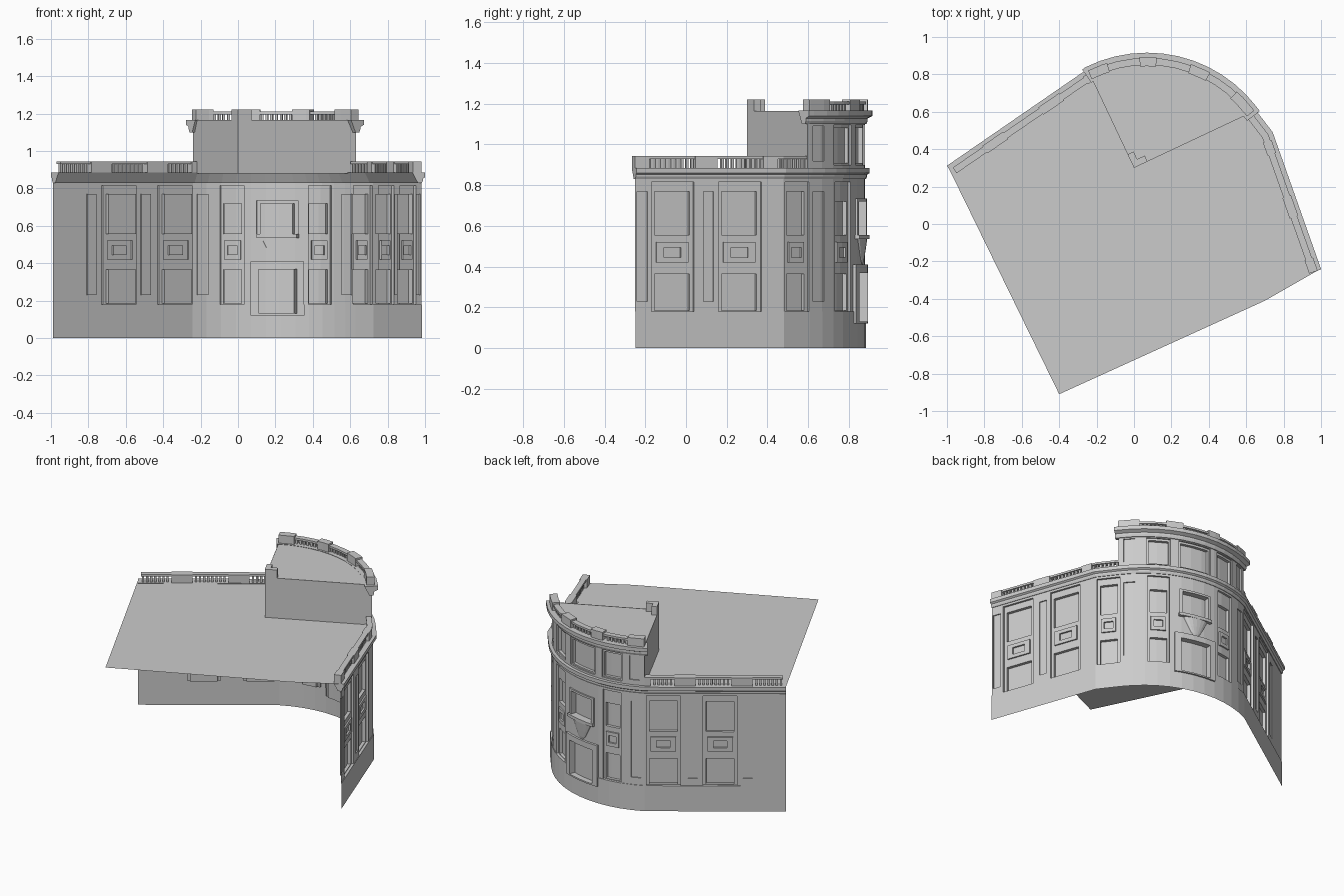
import bpy, bmesh, math
from mathutils import Vector as V

if "Cube" in bpy.data.objects:
    bpy.data.objects.remove(bpy.data.objects["Cube"])

# ---- plan line of the facade: straight wing, curved corner, straight wing
C, R = V((0.07, 0.18)), 0.70
A0, A1, N = 116.4, 37.5, 12
arc = [C + R * V((math.cos(a), math.sin(a))) for a in
       [math.radians(A0 + (A1 - A0) * i / N) for i in range(N + 1)]]
PATH = [V((-0.988, 0.293))] + arc + [V((0.722, 0.48)), V((0.98, -0.25))]
LEN = [0.0]
for p, q in zip(PATH, PATH[1:]):
    LEN.append(LEN[-1] + (q - p).length)
END = LEN[-1]


def seg_normal(i):
    d = (PATH[i + 1] - PATH[i]).normalized()
    return V((-d.y, d.x))


def at(s, off, z):
    """Point at distance s along the facade, moved out by off."""
    s = min(max(s, 0), END)
    i = max(j for j in range(len(PATH) - 1) if LEN[j] <= s + 1e-6)
    n = seg_normal(i)
    if i > 0 and abs(s - LEN[i]) < 1e-5:
        m = seg_normal(i - 1)
        n = (m + n) / (1 + m.dot(n))
    t = (s - LEN[i]) / (LEN[i + 1] - LEN[i])
    p = PATH[i].lerp(PATH[i + 1], t) + n * off
    return V((p.x, p.y, z))


def X(x):
    for i in range(len(PATH) - 1):
        a, b = PATH[i].x, PATH[i + 1].x
        if a <= x <= b:
            return LEN[i] + (x - a) / (b - a) * (LEN[i + 1] - LEN[i])


def Y(y):
    for i in range(len(PATH) - 2, 0, -1):
        a, b = PATH[i].y, PATH[i + 1].y
        if b <= y <= a:
            return LEN[i] + (a - y) / (a - b) * (LEN[i + 1] - LEN[i])


def stops(s0, s1, extra=()):
    v = sorted([s0, s1] + [s for s in list(LEN) + list(extra) if s0 < s < s1])
    return [a for i, a in enumerate(v) if i == 0 or a - v[i - 1] > 1e-5]


def finish(name, bm, recalc=True):
    bmesh.ops.remove_doubles(bm, verts=bm.verts, dist=1e-5)
    if recalc:
        bmesh.ops.recalc_face_normals(bm, faces=bm.faces)
    me = bpy.data.meshes.new(name)
    bm.to_mesh(me)
    bm.free()
    ob = bpy.data.objects.new(name, me)
    bpy.context.collection.objects.link(ob)
    return ob


def quad(bm, *pts):
    bm.faces.new([bm.verts.new(p) for p in pts])


def relief(name, s0, s1, z0, z1, rects):
    """Wall sheet with stepped panels; later rects override earlier ones."""
    bm = bmesh.new()
    ss = stops(s0, s1, [s for r in rects for s in r[:2]])
    zs = sorted({round(z, 4) for r in rects for z in r[2:4]} | {z0, z1})

    def depth(i, j):
        s, z, d = (ss[i] + ss[i + 1]) / 2, (zs[j] + zs[j + 1]) / 2, 0
        for r in rects:
            if r[0] < s < r[1] and r[2] < z < r[3]:
                d = r[4]
        return d
    for i in range(len(ss) - 1):
        for j in range(len(zs) - 1):
            a, b, u, v, d = ss[i], ss[i + 1], zs[j], zs[j + 1], depth(i, j)
            quad(bm, at(b, d, u), at(a, d, u), at(a, d, v), at(b, d, v))
            if i and depth(i - 1, j) != d:
                e = depth(i - 1, j)
                quad(bm, at(a, d, u), at(a, e, u), at(a, e, v), at(a, d, v))
            if j and depth(i, j - 1) != d:
                e = depth(i, j - 1)
                quad(bm, at(a, d, u), at(b, d, u), at(b, e, u), at(a, e, u))
    return finish(name, bm)


def sweep(bm, s0, s1, prof, closed=True):
    """Carry an (offset, z) profile along the facade."""
    rows = [[bm.verts.new(at(s, o, z)) for o, z in prof] for s in stops(s0, s1)]
    n = len(prof)
    for a, b in zip(rows, rows[1:]):
        for k in range(n if closed else n - 1):
            bm.faces.new((a[k], a[(k + 1) % n], b[(k + 1) % n], b[k]))
    bm.faces.new(rows[0])
    bm.faces.new(rows[-1])


def block(bm, s0, s1, z0, z1, o0, o1):
    sweep(bm, s0, s1, [(o0, z0), (o1, z0), (o1, z1), (o0, z1)])


def prism(name, pts, z0, z1):
    bm = bmesh.new()
    f = bm.faces.new([bm.verts.new((p[0], p[1], z0)) for p in pts])
    if z1 > z0:
        g = bmesh.ops.extrude_face_region(bm, geom=[f])
        bmesh.ops.translate(bm, vec=(0, 0, z1 - z0),
                            verts=[v for v in g['geom'] if isinstance(v, bmesh.types.BMVert)])
    return finish(name, bm)


# ---- main wall with window bays
def bay(a, b, top=0.77, m=0.02):
    w = b - a
    return [(a, b, 0.18, 0.815, -0.014), (a + m, b - m, 0.555, top, -0.035),
            (a + m, b - m, 0.185, 0.365, -0.035),
            (a + m * 1.4, b - m * 1.4, 0.42, 0.52, -0.004),
            (a + w * 0.3, b - w * 0.3, 0.445, 0.495, -0.016)]


def strip(a, b, z0=0.23, z1=0.77):
    return [(a, b, z0, z1, -0.008)]


rects = [(0, END, 0.0, 0.18, 0.004)]
for a, b in ((-0.73, -0.55), (-0.43, -0.25)):
    rects += bay(X(a), X(b))
for a, b in ((0.37, 0.16), (0.04, -0.17)):
    rects += bay(Y(a), Y(b))
rects += bay(Y(0.605), Y(0.485))
for a, b in ((-0.095, 0.035), (0.38, 0.50)):
    rects += bay(X(a), X(b), 0.72, 0.015)
for a, b in ((-0.81, -0.76), (-0.52, -0.47), (-0.22, -0.16), (0.56, 0.61)):
    rects += strip(X(a), X(b))
rects += strip(Y(-0.19), Y(-0.24)) + strip(Y(0.135), Y(0.085))
rects += [(X(0.10), X(0.32), 0.55, 0.735, 0.01), (X(0.12), X(0.30), 0.55, 0.72, -0.03),
          (X(0.07), X(0.35), 0.12, 0.41, 0.015), (X(0.11), X(0.31), 0.13, 0.37, -0.025)]
relief("main_wall", 0, END, 0, 0.84, rects)

# ---- balcony sill and its rounded bracket
bm = bmesh.new()
block(bm, X(0.10), X(0.325), 0.535, 0.556, -0.03, 0.022)
finish("balcony_sill", bm)
bm = bmesh.new()
o, cs = 8, X(0.21)
prof = [(0.008, 0.41), (0.03, 0.43), (0.055, 0.475), (0.085, 0.535)]
for (r0, z0), (r1, z1) in zip(prof, prof[1:]):
    for k in range(o):
        c = [(math.cos(math.pi * q / o), math.sin(math.pi * q / o)) for q in (k, k + 1)]
        quad(bm, *[at(cs + r * u, r * w * 0.25, z) for r, z, (u, w) in
                   ((r0, z0, c[0]), (r0, z0, c[1]), (r1, z1, c[1]), (r1, z1, c[0]))])
finish("balcony_bracket", bm)

# ---- upper storey over the curved corner
T0, T1 = X(-0.24), X(0.632)
APEX = V((0.0, 0.30))
wins = []
for a, b in ((-0.09, 0.03), (0.11, 0.31), (0.385, 0.495)):
    wins += [(X(a) - 0.012, X(b) + 0.012, 0.90, 1.095, -0.01), (X(a), X(b), 0.91, 1.08, -0.03)]
wins += strip(X(-0.21), X(-0.15), 0.92, 1.09) + strip(X(0.56), X(0.61), 0.92, 1.09)
relief("upper_wall", T0, T1, 0.88, 1.12, wins)
bm = bmesh.new()
for p in (at(T0, 0, 0), at(T1, 0, 0)):
    quad(bm, *[(q.x, q.y, z) for q, z in ((APEX, 0.88), (p, 0.88), (p, 1.165), (APEX, 1.165))])
finish("upper_side_walls", bm, False)
prism("upper_roof", [APEX] + [at(s, 0, 0) for s in stops(T0, T1)], 1.163, 1.163)

# ---- main roof sheet
prism("main_roof", [(-0.40, -0.91)] + [at(s, 0, 0) for s in stops(0, END)] + [(0.70, -0.41)],
      0.882, 0.882)

# ---- cornices
bm = bmesh.new()
sweep(bm, 0, END, [(-0.05, 0.885), (-0.02, 0.83), (0.004, 0.83), (0.01, 0.842),
                   (0.01, 0.852), (0.022, 0.86), (0.022, 0.885)])
finish("main_cornice", bm)
bm = bmesh.new()
sweep(bm, T0 - 0.02, T1 + 0.02, [(-0.05, 1.166), (-0.02, 1.10), (0.006, 1.10), (0.012, 1.115),
                                 (0.012, 1.128), (0.036, 1.14), (0.036, 1.166)])
finish("upper_cornice", bm)


# ---- balustrades
def balustrade(name, s0, s1, z0, z1, piers, o0, o1, rise=0.0):
    bm = bmesh.new()
    block(bm, s0, s1, z1 - 0.014, z1, o0, o1)
    for a, b in piers:
        block(bm, a, b, z0, z1 + rise, o0 - 0.006, o1 + 0.006)
    n, m = int((s1 - s0) / 0.026), (o0 + o1) / 2
    for k in range(n):
        s = s0 + (k + 0.5) * (s1 - s0) / n
        if not any(a - 0.008 < s < b + 0.008 for a, b in piers):
            block(bm, s - 0.007, s + 0.007, z0, z1 - 0.012, m - 0.009, m + 0.009)
    finish(name, bm)


balustrade("left_balustrade", 0.02, T0, 0.885, 0.943,
           [(X(-0.81), X(-0.70)), (X(-0.51), X(-0.40)), (T0 - 0.04, T0)], -0.04, -0.004)
balustrade("right_balustrade", T1, END, 0.885, 0.943,
           [(Y(0.45), Y(0.38)), (Y(0.155), Y(0.045)), (Y(-0.18), END)], -0.04, -0.004)
balustrade("upper_balustrade", T0, T1, 1.165, 1.21,
           [(T0, X(-0.14)), (X(0.03), X(0.12)), (X(0.30), X(0.40)), (X(0.54), T1)],
           -0.03, 0.008, 0.012)

# ---- L-shaped pier at the inner corner of the upper roof
u = (at(T0, 0, 0).xy - APEX).normalized()
v = (at(T1, 0, 0).xy - APEX).normalized()
L = [(0, 0), (0.08, 0), (0.08, 0.035), (0.035, 0.035), (0.035, 0.08), (0, 0.08)]
prism("corner_pier", [APEX + u * a + v * b for a, b in L], 1.163, 1.222)
